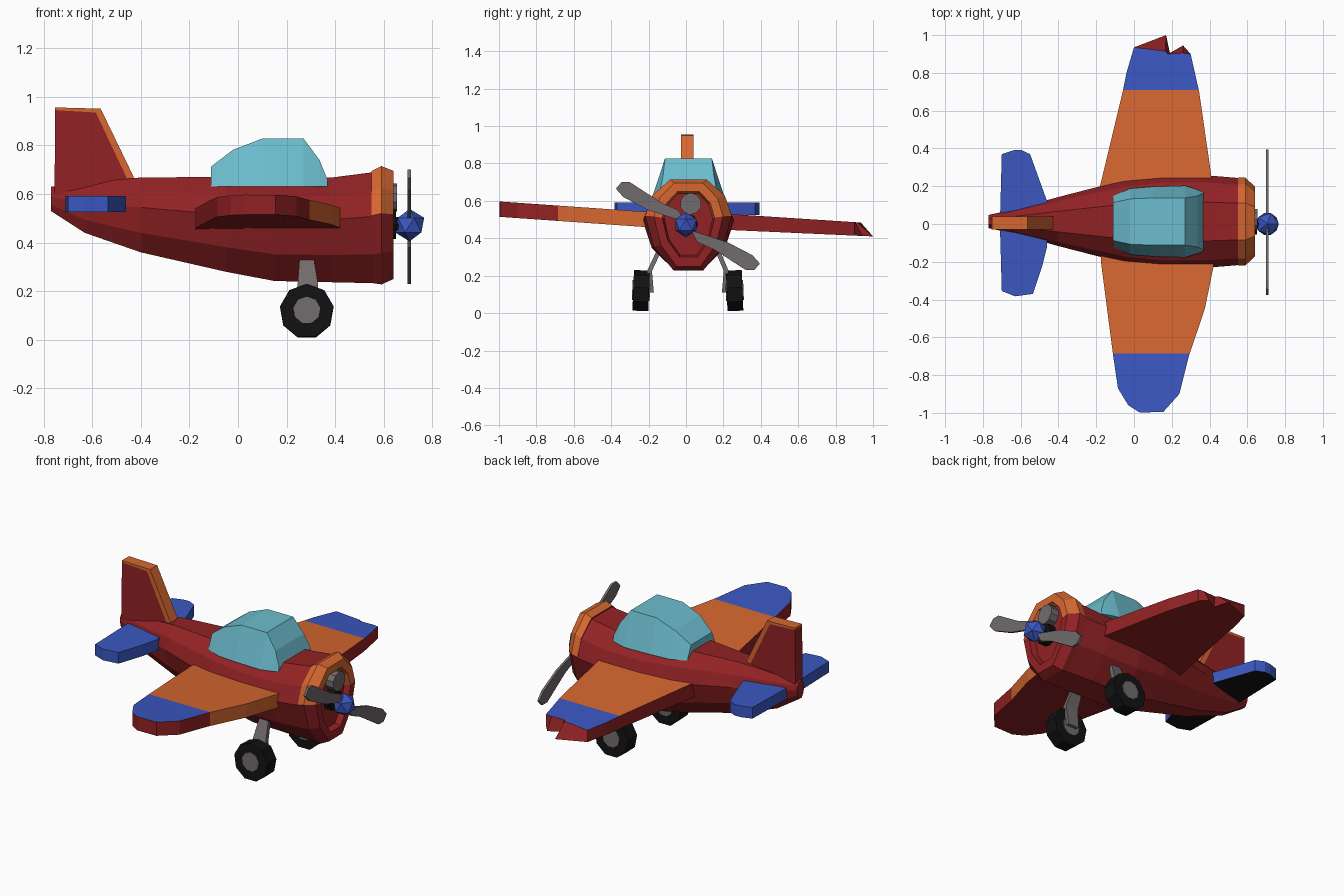
import bpy, bmesh, math
from mathutils import Vector, Matrix

if "Cube" in bpy.data.objects:
    bpy.data.objects.remove(bpy.data.objects["Cube"])

def mat(name, c):
    m = bpy.data.materials.new(name)
    m.diffuse_color = (*c, 1)
    m.use_nodes = True
    m.node_tree.nodes["Principled BSDF"].inputs["Base Color"].default_value = m.diffuse_color
    return m

RED = mat("dark red", (.29, .016, .018))
ORANGE = mat("orange", (.67, .135, .03))
BLUE = mat("blue", (.043, .095, .53))
CYAN = mat("canopy cyan", (.15, .51, .62))
GREY = mat("grey", (.165, .145, .15))
BLACK = mat("black", (.006, .006, .006))
CY = .013  # the body sits slightly off centre

def finish(name, bm, mats, rule=None, cut=None):
    if cut:
        bmesh.ops.bisect_plane(bm, geom=bm.verts[:] + bm.edges[:] + bm.faces[:],
                               plane_co=cut, plane_no=(0, 1, 0))
    bmesh.ops.recalc_face_normals(bm, faces=bm.faces[:])
    bm.normal_update()
    if rule:
        for f in bm.faces:
            f.material_index = rule(f.normal, f.calc_center_median())
    me = bpy.data.meshes.new(name)
    bm.to_mesh(me)
    bm.free()
    for m in mats:
        me.materials.append(m)
    ob = bpy.data.objects.new(name, me)
    bpy.context.collection.objects.link(ob)
    return ob

def loft(name, rings, mats, rule=None, cut=None):
    """Skin a list of equal-length rings and cap both ends."""
    bm = bmesh.new()
    vs = [[bm.verts.new(p) for p in r] for r in rings]
    n = len(vs[0])
    for a, b in zip(vs, vs[1:]):
        for i in range(n):
            j = (i + 1) % n
            bm.faces.new((a[i], a[j], b[j], b[i]))
    bm.faces.new(vs[0])
    bm.faces.new(vs[-1])
    return finish(name, bm, mats, rule, cut)

# Fuselage: ten-sided sections (x, half width, bottom, top)
SHAPE = [(.42, 1), (.84, .82), (1, .6), (.8, .26), (.34, 0)]
SHAPE += [(-y, z) for y, z in reversed(SHAPE)]

def section(x, w, zb, zt):
    return [(x, CY + w * y, zb + (zt - zb) * z) for y, z in SHAPE]

loft("fuselage", [section(*s) for s in [
    (-.77, .035, .53, .63), (-.63, .065, .44, .645), (-.4, .13, .36, .668),
    (-.05, .22, .28, .67), (.15, .245, .242, .665), (.38, .245, .237, .667),
    (.56, .23, .233, .69)]], [RED])

# Engine cowl with recessed front, orange upper part
loft("engine_cowl", [section(*s) for s in [
    (.55, .232, .234, .695), (.59, .232, .228, .715), (.64, .185, .25, .695),
    (.64, .14, .3, .65), (.605, .13, .31, .64)]], [RED, ORANGE],
    lambda n, c: 1 if c.z > .52 and (c.x < .63 or n.x > .9) and c.x > .56
    and abs(c.y - CY) + c.z > .63 and n.x > -.5 else 0)

# Canopy: trapezoid sections (x, half width below, half width above, top)
loft("canopy", [[(x, CY - wb, .63), (x, CY - wt, zt), (x, CY + wt, zt), (x, CY + wb, .63)]
     for x, wb, wt, zt in [(-.112, .135, .1, .712), (-.02, .175, .12, .782),
                           (.1, .185, .125, .828), (.27, .19, .125, .828),
                           (.335, .17, .135, .74), (.368, .155, .15, .66)]], [CYAN])

# Wings: outlines in x, y; the +y wing has a broken, jagged lower tip
near = [(.42, -.1), (.42, -.23), (.375, -.45), (.29, -.7), (.24, -.9), (.155, -.995),
        (.03, -.998), (-.03, -.96), (-.085, -.87), (-.11, -.7), (-.175, -.2), (-.175, -.1)]
loft("near_wing", [[(x, y, z0 - .07 * y) for x, y in near] for z0 in (.445, .527)],
     [RED, ORANGE, BLUE],
     lambda n, c: (2 if c.y < -.685 else 1) if n.z > .5 else
     (1 if n.x > .5 and c.y > -.685 else 0), (0, -.685, 0))
far_top = [(.415, .1), (.41, .25), (.345, .7), (.3, .9), (.26, .905), (.18, .9),
           (.165, .915), (0, .935), (-.04, .8), (-.06, .7), (-.18, .2), (-.18, .1)]
spikes = {4: (.26, .945), 5: (.19, .905), 6: (.17, 1.0)}
far_low = [spikes.get(i, p) for i, p in enumerate(far_top)]
loft("far_wing", [[(x, y, .455 - .045 * y) for x, y in far_low],
                  [(x, y, .545 - .065 * y) for x, y in far_top]], [RED, ORANGE, BLUE],
     lambda n, c: (2 if c.y > .71 else 1) if n.z > .6 else 0, (0, .71, 0))

# Tailplane: blue with black underside
tail = [(-.46, .12), (-.55, .37), (-.6, .393), (-.64, .39), (-.7, .37), (-.71, 0),
        (-.7, -.355), (-.63, -.383), (-.535, -.37), (-.485, -.22), (-.46, -.12)]
loft("tailplane", [[(x, y, z) for x, y in tail] for z in (.525, .592)], [BLUE, BLACK],
     lambda n, c: 1 if n.z < -.5 else 0)

# Tail fin: red panel with an orange cap along the top and leading edge
def slab_y(name, pts, y0, y1, m):
    loft(name, [[(x, y, z) for x, z in pts] for y in (y0, y1)], [m])

slab_y("tail_fin", [(-.755, .6), (-.752, .945), (-.585, .935), (-.455, .66), (-.45, .6)],
       -.028, .04, RED)
slab_y("fin_edge", [(-.752, .945), (-.752, .956), (-.565, .951), (-.43, .672), (-.43, .64),
                    (-.46, .64), (-.455, .66), (-.585, .935)], -.028, .04, ORANGE)

# Cylinders along an axis
def cyl(name, centre, r, depth, axis, n, m, tilt=0):
    bm = bmesh.new()
    M = Matrix.Translation(centre) @ Matrix.Rotation(tilt, 4, 'X') @ \
        Vector(axis).to_track_quat('Z', 'Y').to_matrix().to_4x4()
    bmesh.ops.create_cone(bm, cap_ends=True, segments=n, radius1=r, radius2=r,
                          depth=depth, matrix=M)
    return finish(name, bm, [m])

# Engine details and propeller
cyl("engine_core", (.625, .005, .475), .06, .05, (1, 0, 0), 8, BLACK)
cyl("engine_cylinder", (.63, .025, .585), .058, .05, (1, 0, 0), 10, GREY)
cyl("propeller_shaft", (.65, 0, .475), .03, .1, (1, 0, 0), 8, BLACK)
bm = bmesh.new()
bmesh.ops.create_icosphere(bm, subdivisions=1, radius=.067,
                           matrix=Matrix.Translation((.706, 0, .472)))
finish("spinner", bm, [BLUE])
blade = [(.02, -.01), (.06, -.085), (.15, -.125), (.32, -.235), (.365, -.235),
         (.395, -.2), (.355, -.155), (.22, -.085), (.05, -.03)]
for s, dy, side in ((1, 0, "right"), (-1, .02, "left")):
    loft(side + "_propeller_blade", [[(.705 + o, s * y + dy, .465 + s * z) for y, z in blade]
         for o in (-.007, .007)], [GREY])

# Landing gear: wheel, hub caps and tapered strut on each side
for s, y, side in ((-1, -.24, "near"), (1, .26, "far")):
    t = s * .04
    cyl(side + "_wheel", (.283, y, .117), .112, .085, (0, 1, 0), 9, BLACK, t)
    cyl(side + "_wheel_hub", (.283, y, .12), .056, .095, (0, 1, 0), 9, GREY, t)
    foot, top = y - s * .055, CY + s * .145
    loft(side + "_strut", [
        [(x, yy + o, z) for x, o in ((a, -.013), (b, -.013), (b, .013), (a, .013))]
        for yy, z, a, b in ((foot, .11, .25, .32), (foot + s * .01, .225, .245, .33),
                            (top, .36, .255, .308))], [GREY])
